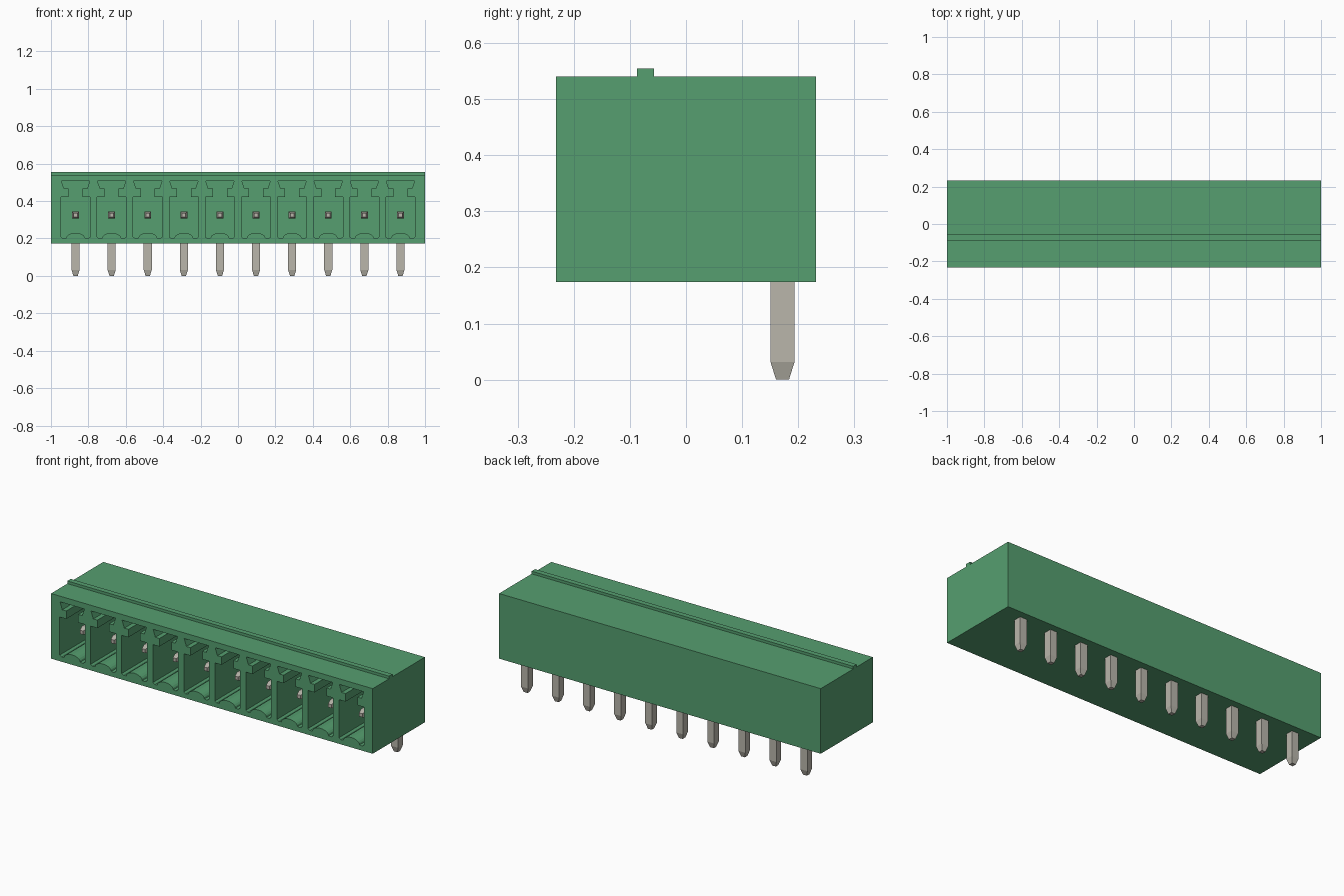
import bpy, bmesh, math
from mathutils import Vector

if "Cube" in bpy.data.objects:
    bpy.data.objects.remove(bpy.data.objects["Cube"], do_unlink=True)

WAYS, PITCH = 10, 0.193
HALF_DEPTH, BASE, TOP = 0.232, 0.174, 0.54
POCKET_BACK = 0.12
PIN_Y, PIN_Z = 0.172, 0.325
centres = [(i - (WAYS - 1) / 2) * PITCH for i in range(WAYS)]


def material(name, colour):
    m = bpy.data.materials.new(name)
    m.use_nodes = True
    m.diffuse_color = colour
    m.node_tree.nodes["Principled BSDF"].inputs["Base Color"].default_value = colour
    return m


green = material("green plastic", (0.092, 0.345, 0.16, 1))
metal = material("tinned metal", (0.49, 0.47, 0.41, 1))


def make_object(name, bm, mat):
    bmesh.ops.recalc_face_normals(bm, faces=bm.faces)
    mesh = bpy.data.meshes.new(name)
    bm.to_mesh(mesh)
    bm.free()
    mesh.materials.append(mat)
    obj = bpy.data.objects.new(name, mesh)
    bpy.context.collection.objects.link(obj)
    return obj


def prism(bm, points, direction):
    """Extrude a closed outline along a vector."""
    face = bm.faces.new([bm.verts.new(p) for p in points])
    result = bmesh.ops.extrude_face_region(bm, geom=[face], use_keep_orig=True)
    verts = [g for g in result["geom"] if isinstance(g, bmesh.types.BMVert)]
    bmesh.ops.translate(bm, vec=direction, verts=verts)


def tapered_bar(bm, start, end, half, tip, taper):
    """Square bar whose far end narrows to a blunt tip."""
    start, end = Vector(start), Vector(end)
    axis = (end - start).normalized()
    u = Vector((1, 0, 0))
    v = axis.cross(u)
    corners = [(-1, -1), (1, -1), (1, 1), (-1, 1)]
    rings = []
    for centre, size in ((start, half), (end - axis * taper, half), (end, tip)):
        rings.append([bm.verts.new(centre + size * (a * u + b * v)) for a, b in corners])
    bm.faces.new(rings[0])
    bm.faces.new(rings[-1])
    for low, high in zip(rings, rings[1:]):
        for i in range(4):
            j = (i + 1) % 4
            bm.faces.new((low[i], low[j], high[j], high[i]))


# Housing outline with the coding rib on top
bm = bmesh.new()
rib_front, rib_back, rib_top = -0.087, -0.057, 0.555
section = [(-HALF_DEPTH, BASE), (HALF_DEPTH, BASE), (HALF_DEPTH, TOP),
           (rib_back, TOP), (rib_back, rib_top), (rib_front, rib_top),
           (rib_front, TOP), (-HALF_DEPTH, TOP)]
prism(bm, [(-1, y, z) for y, z in section], (2, 0, 0))
housing = make_object("housing", bm, green)

# Keyhole pocket outline: arched floor, narrow neck and flared slot
arch = [(0.05 * math.cos(a), 0.202 + 0.028 * math.sin(a))
        for a in (math.pi * k / 10 for k in range(6))]
half = arch[::-1] + [(0.066, 0.2), (0.078, 0.208), (0.078, 0.422),
                     (0.037, 0.422), (0.037, 0.467), (0.062, 0.467),
                     (0.076, 0.508)]
outline = half + [(-x, z) for x, z in reversed(half) if x > 0.001]
bm = bmesh.new()
for cx in centres:
    prism(bm, [(cx + x, -HALF_DEPTH - 0.05, z) for x, z in outline],
          (0, HALF_DEPTH + 0.05 + POCKET_BACK, 0))
cutter = make_object("pocket_cutter", bm, green)
cutter.hide_render = True

# Cut the pockets
cut = housing.modifiers.new("pockets", "BOOLEAN")
cut.operation = "DIFFERENCE"
cut.solver = "EXACT"
cut.object = cutter
bpy.context.view_layer.objects.active = housing
bpy.ops.object.modifier_apply(modifier=cut.name)
bpy.data.objects.remove(cutter, do_unlink=True)

# Contact pins: one leg below the housing, one blade inside each pocket
for n, cx in enumerate(centres, 1):
    bm = bmesh.new()
    tapered_bar(bm, (cx, PIN_Y, BASE + 0.01), (cx, PIN_Y, 0), 0.0215, 0.0115, 0.032)
    make_object(f"solder_leg_{n}", bm, metal)
    bm = bmesh.new()
    tapered_bar(bm, (cx, POCKET_BACK + 0.01, PIN_Z), (cx, -0.15, PIN_Z), 0.0185, 0.01, 0.03)
    make_object(f"contact_blade_{n}", bm, metal)
